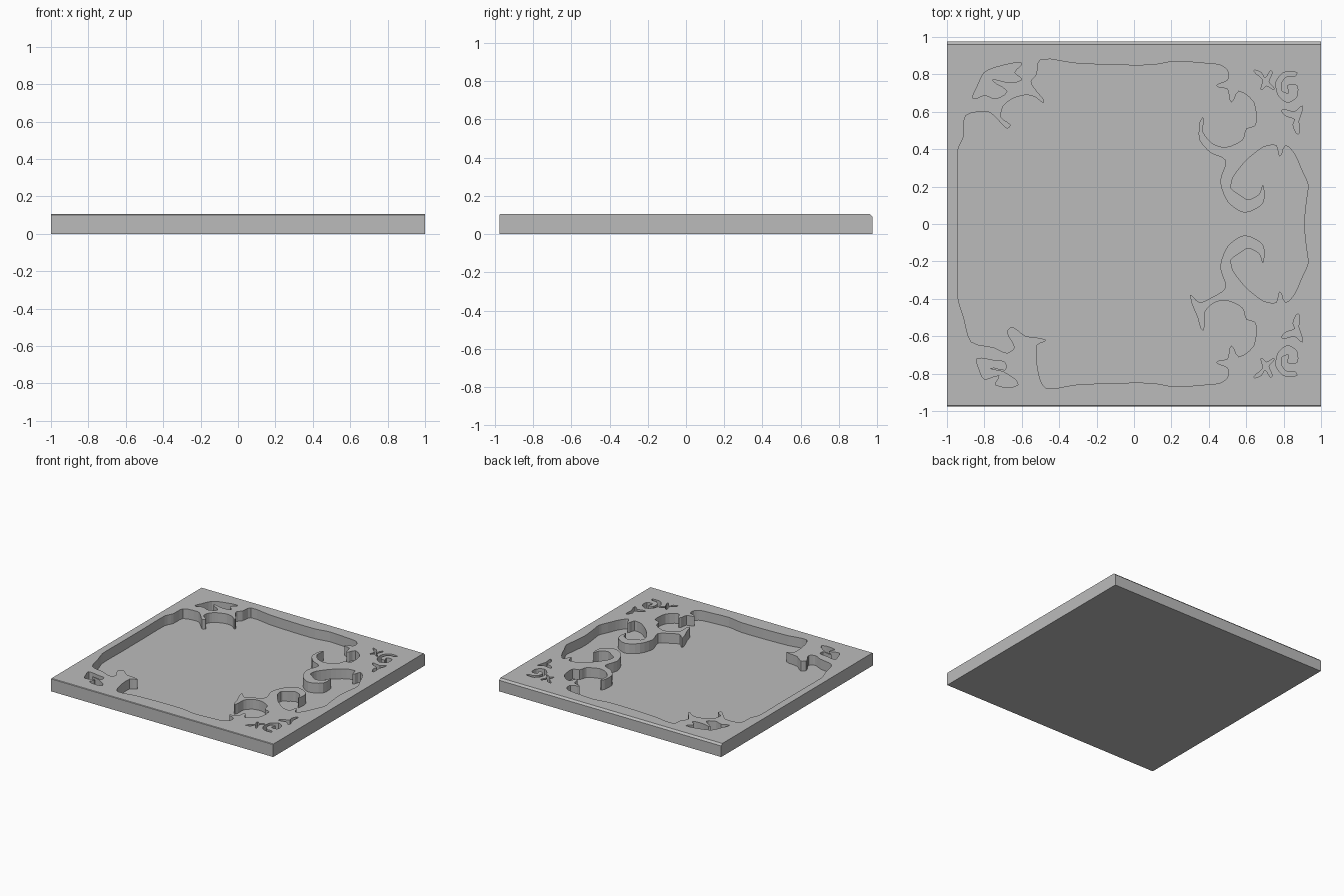
import bpy
import bmesh
from mathutils import Vector

HALF_X, HALF_Y, HEIGHT = 1.0, 0.975, 0.105
FLOOR = 0.025
CHAMFER = 0.015

default_cube = bpy.data.objects.get("Cube")
if default_cube:
    bpy.data.objects.remove(default_cube, do_unlink=True)

# Single stone grey colour
grey = bpy.data.materials.new("plain_grey")
grey.use_nodes = True
grey.diffuse_color = (0.5, 0.5, 0.5, 1)
grey.node_tree.nodes["Principled BSDF"].inputs["Base Color"].default_value = grey.diffuse_color


def mirrored(points):
    """Reflect an outline across the x axis, keeping its winding."""
    return [(x, -y) for x, y in reversed(points)]


def smooth_outline(points, steps=3, tension=0.36):
    """Round a closed outline, given in hundredths, with a tight spline."""
    pts = [Vector(p) / 100 for p in points]
    count = len(pts)
    result = []
    for i in range(count):
        before, start, end, after = (pts[(i + k) % count] for k in (-1, 0, 1, 2))
        reach = (end - start).length
        leave = (end - before).normalized() * reach * tension * 2
        arrive = (after - start).normalized() * reach * tension * 2
        for s in range(steps):
            t = s / steps
            t2, t3 = t * t, t * t * t
            result.append(start * (2 * t3 - 3 * t2 + 1) + leave * (t3 - 2 * t2 + t)
                          + end * (3 * t2 - 2 * t3) + arrive * (t3 - t2))
    return result


def add_prism(bm, outline, bottom, top):
    """Extrude a flat outline into a closed solid."""
    base = bm.faces.new([bm.verts.new((p[0], p[1], bottom)) for p in outline])
    lifted = bmesh.ops.extrude_face_region(bm, geom=[base])["geom"]
    moved = [v for v in lifted if isinstance(v, bmesh.types.BMVert)]
    bmesh.ops.translate(bm, vec=(0, 0, top - bottom), verts=moved)


def make_object(name, bm):
    bmesh.ops.recalc_face_normals(bm, faces=bm.faces)
    mesh = bpy.data.meshes.new(name)
    bm.to_mesh(mesh)
    bm.free()
    mesh.materials.append(grey)
    obj = bpy.data.objects.new(name, mesh)
    bpy.context.scene.collection.objects.link(obj)
    return obj


# Panel slab: side profile swept along x, bevelled at the rear top edge
bm = bmesh.new()
lip = 0.004
profile = [(-HALF_Y, 0), (HALF_Y, 0), (HALF_Y, HEIGHT - CHAMFER),
           (HALF_Y - CHAMFER, HEIGHT), (lip - HALF_Y, HEIGHT), (-HALF_Y, HEIGHT - lip)]
face = bm.faces.new([bm.verts.new((-HALF_X, y, z)) for y, z in profile])
swept = bmesh.ops.extrude_face_region(bm, geom=[face])["geom"]
bmesh.ops.translate(bm, vec=(2 * HALF_X, 0, 0),
                    verts=[v for v in swept if isinstance(v, bmesh.types.BMVert)])
panel = make_object("carved_panel", bm)

# Pocket border pieces for one half, running from the right around to the left
spiral = [(91, 2), (92, 12), (93, 21), (90, 28), (86, 37), (81, 42), (78, 36), (76, 42),
          (69, 41), (60, 34), (53, 25), (52, 19), (56, 16), (61, 13), (67, 16), (69, 21),
          (69, 11), (59, 6), (50, 12), (46, 23), (49, 34)]
rear_hook = [(41, 38), (35, 45), (35, 54), (37, 57), (37, 49), (42, 43), (49, 41)]
front_hook = [(42, 39), (35, 42), (30, 38), (34, 50), (37, 57), (38, 47), (43, 42), (50, 41)]
corner = [(58, 45), (60, 51), (65, 53), (64, 65), (56, 71), (52, 65), (50, 72),
          (44, 74), (50, 77), (50, 82), (46, 85)]
straight = [(37, 86), (22, 87), (10, 85), (-10, 85), (-32, 86)]
rear_leaf = [(-50, 88), (-52, 80), (-55, 76), (-52, 71), (-48, 65), (-53, 68), (-58, 69),
             (-65, 67), (-70, 63), (-71, 57), (-66, 53), (-68, 51), (-73, 56), (-78, 60),
             (-90, 58), (-91, 47), (-94, 40), (-94, 15)]
front_leaf = [(-47, 88), (-51, 80), (-52, 65), (-47, 62), (-58, 60), (-65, 55), (-68, 58),
              (-64, 66), (-68, 69), (-75, 66), (-87, 63), (-91, 50), (-94, 40), (-94, 15)]
pocket = (spiral + rear_hook + corner + straight + rear_leaf
          + mirrored(spiral + front_hook + corner + straight + front_leaf))

# Small separate leaf carvings near the corners
rear_sprig = [(-60, 86), (-73, 84), (-80, 81), (-84, 73), (-86, 67), (-80, 69),
              (-74, 67), (-68, 71), (-76, 77), (-69, 76), (-60, 77), (-64, 81)]
front_sprig = [(-84, -72), (-75, -73), (-69, -74), (-69, -78), (-77, -77), (-70, -79),
               (-62, -86), (-74, -86), (-72, -81), (-80, -83), (-83, -77)]
fork = [(64, 82), (68, 81), (70, 78), (73, 82), (74, 81), (72, 76), (75, 72), (71, 74),
        (68, 72), (69, 77)]
curl = [(87, 81), (80, 81), (76, 76), (77, 69), (82, 65), (87, 68), (87, 74),
        (82, 74), (83, 70), (79, 71), (79, 76), (82, 79), (86, 79)]
thorn = [(90, 63), (86, 60), (79, 61), (81, 58), (86, 56), (85, 53), (88, 48), (88, 55)]
details = [rear_sprig, front_sprig]
for motif in (fork, curl, thorn):
    details += [motif, mirrored(motif)]

# Carve everything with one hidden cutter
bm = bmesh.new()
for outline in [pocket] + details:
    add_prism(bm, smooth_outline(outline), FLOOR, HEIGHT + 0.1)
cutter = make_object("carving_cutter", bm)
cutter.hide_render = True

carve = panel.modifiers.new("carve", "BOOLEAN")
carve.operation = "DIFFERENCE"
carve.solver = "EXACT"
carve.object = cutter
bpy.context.view_layer.objects.active = panel
bpy.ops.object.modifier_apply(modifier=carve.name)
bpy.data.objects.remove(cutter, do_unlink=True)
